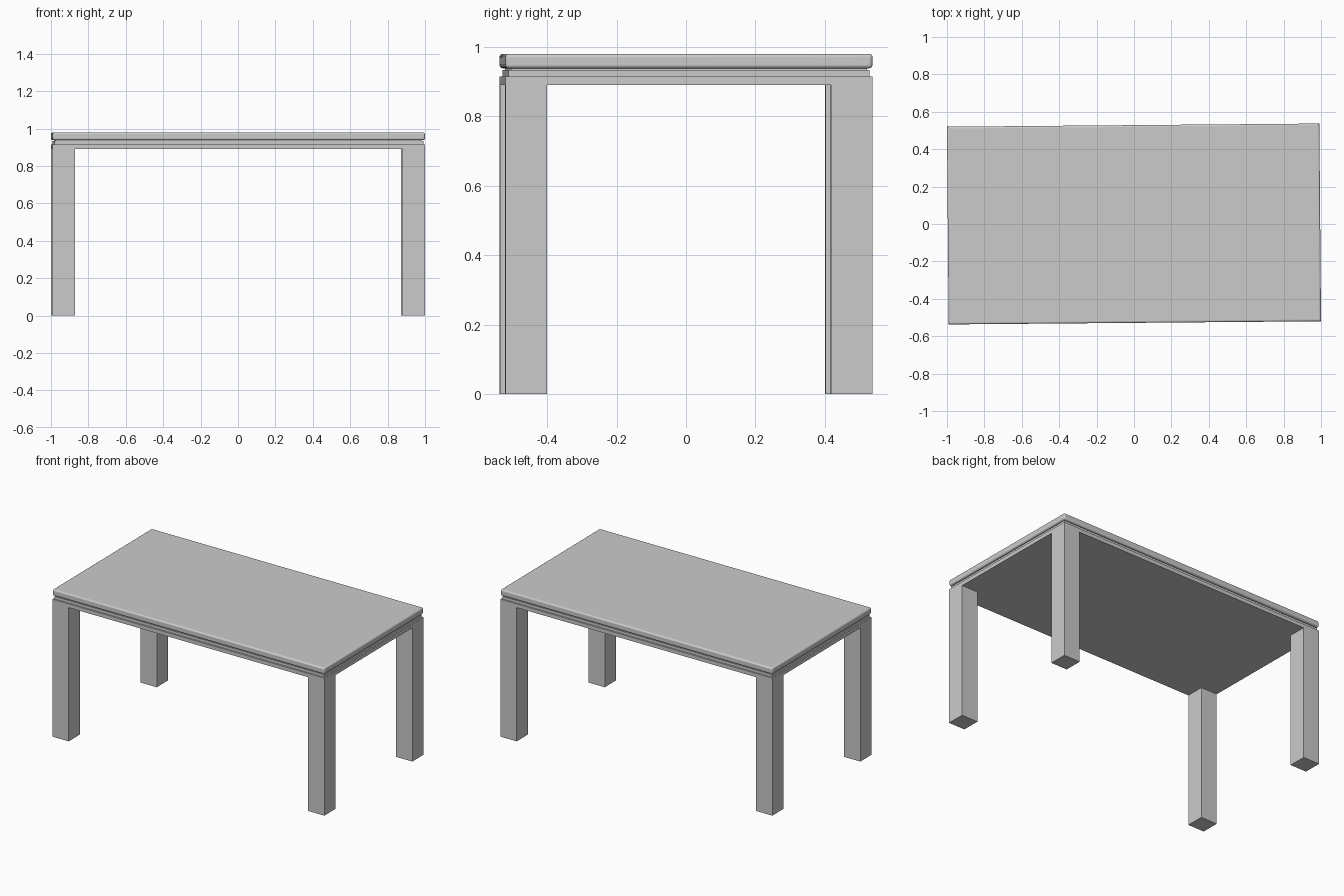
import bpy
import math
from mathutils import Matrix

cube = bpy.data.objects.get("Cube")
if cube:
    bpy.data.objects.remove(cube, do_unlink=True)

grey = bpy.data.materials.new("grey")
grey.use_nodes = True
colour = (0.6, 0.6, 0.6, 1)
grey.diffuse_color = colour
grey.node_tree.nodes["Principled BSDF"].inputs["Base Color"].default_value = colour

HX, HY = 0.9955, 0.5285          # half size of the table
LEG = 0.12                       # leg width
TURN = Matrix.Rotation(0.0085, 4, "Z")   # the table stands slightly turned


def box(name, x, y, hx, hy, z0, z1):
    """Box centred on x, y with half sizes hx, hy, turned with the table."""
    bpy.ops.mesh.primitive_cube_add(size=2)
    ob = bpy.context.object
    ob.name = name
    ob.data.transform(Matrix.Translation((x, y, (z0 + z1) / 2))
                      @ Matrix.Diagonal((hx, hy, (z1 - z0) / 2, 1)))
    ob.data.transform(TURN)
    ob.data.materials.append(grey)
    return ob


# Four square legs, flush with the corners
for side, sx in (("right", -1), ("left", 1)):
    for end, sy in (("front", -1), ("back", 1)):
        box(f"{end}_{side}_leg", sx * (HX - LEG / 2), sy * (HY - LEG / 2),
            LEG / 2, LEG / 2, 0, 0.89)

# Stepped frame under the top
box("lower_frame", 0, 0, HX, HY, 0.89, 0.915)
box("upper_frame", 0, 0, HX - 0.009, HY - 0.009, 0.915, 0.933)
box("shadow_gap", 0, 0, HX - 0.016, HY - 0.016, 0.933, 0.938)

# Table top with rounded edges
top = box("table_top", 0, 0, HX, HY, 0.938, 0.98)
bevel = top.modifiers.new("rounded_edges", "BEVEL")
bevel.width = 0.01
bevel.segments = 4
bpy.ops.object.shade_smooth_by_angle(angle=math.radians(35))
